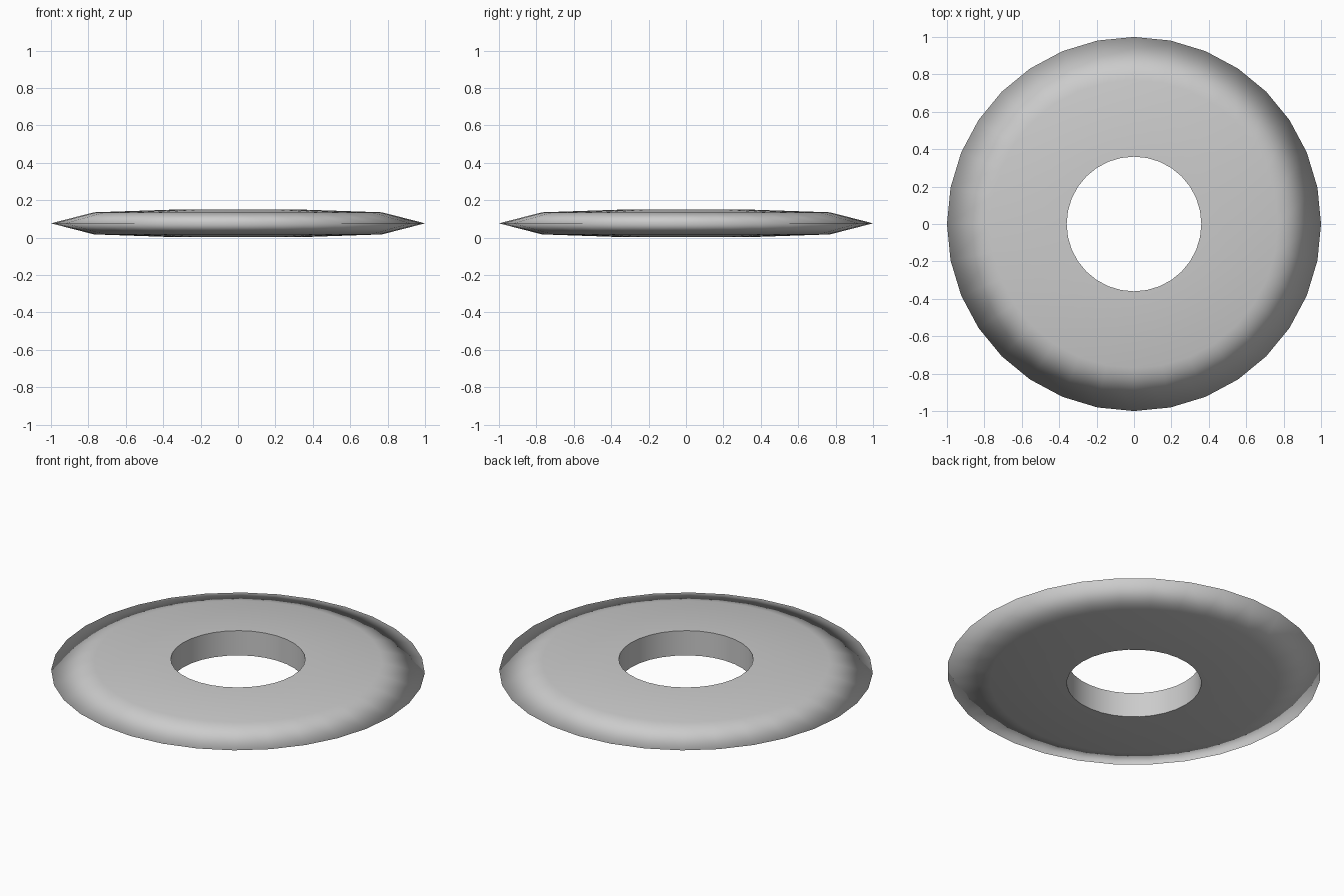
import bpy, bmesh
from math import sin, cos, pi

if "Cube" in bpy.data.objects:
    bpy.data.objects.remove(bpy.data.objects["Cube"])

SIDES = 32
# washer cross-section (radius, height): two inner corners, shoulders, thin rim
profile = [(0.36, 0.003), (0.36, 0.149), (0.77, 0.135), (1.0, 0.076), (0.77, 0.017)]

# revolve the closed profile into a ring
bm = bmesh.new()
rings = [[bm.verts.new((r * cos(2 * pi * i / SIDES), r * sin(2 * pi * i / SIDES), z))
          for i in range(SIDES)] for r, z in profile]
for k, ring in enumerate(rings):
    nxt = rings[(k + 1) % len(rings)]
    for i in range(SIDES):
        j = (i + 1) % SIDES
        bm.faces.new((ring[i], ring[j], nxt[j], nxt[i])).smooth = True
bmesh.ops.recalc_face_normals(bm, faces=bm.faces)

# crisp edges around the hole, soft everywhere else
for ring in rings[:2]:
    for i in range(SIDES):
        bm.edges.get((ring[i], ring[(i + 1) % SIDES])).smooth = False

mesh = bpy.data.meshes.new("disc_ring")
bm.to_mesh(mesh)
bm.free()
disc = bpy.data.objects.new("disc_ring", mesh)
bpy.context.collection.objects.link(disc)
